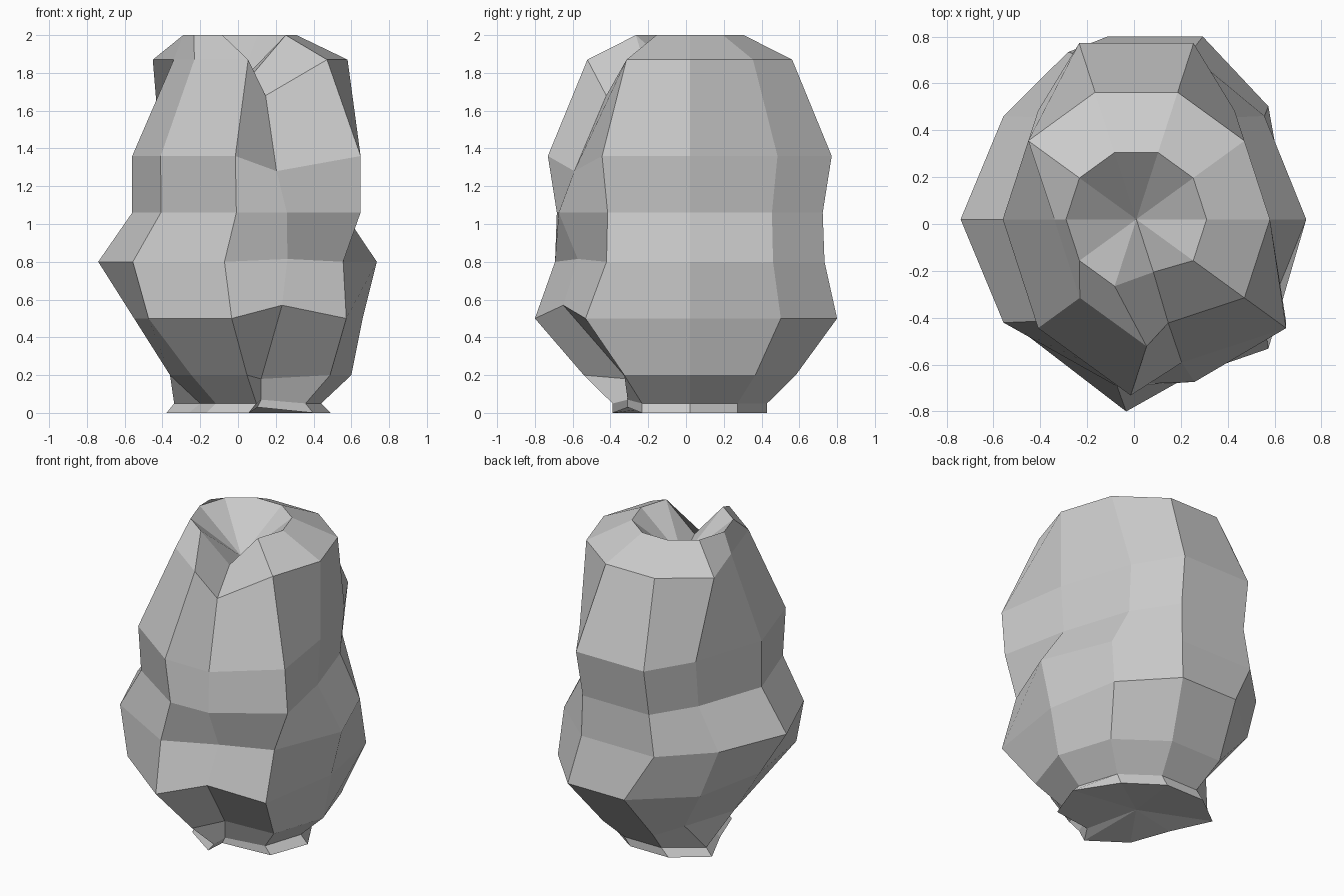
import bpy, bmesh, math

if "Cube" in bpy.data.objects:
    bpy.data.objects.remove(bpy.data.objects["Cube"])

SIDES = 10
# Profile: (height, radius) of each ring, bottom to lip
PROFILE = [(0, .43), (.05, .43), (.2, .59), (.5, .82), (.8, .75),
           (1.06, .74), (1.36, .79), (1.87, .57), (2.0, .30)]

# Sideways pushes that make the body lumpy: ring -> {corner: dx}
PUSH = {
    0: {0: .05, 1: -.03, 2: -.04, 3: -.05, 4: -.04, 5: .16, 6: .17, 7: .18, 9: .04},
    1: {5: .22, 6: .22, 7: .22},
    2: {4: .22, 5: .22, 6: .22, 7: .22},
    3: {0: -.17, 1: -.1, 2: .03, 3: .13, 4: .2, 5: .26, 6: .18, 7: .21, 9: -.1},
    4: {0: -.025, 1: -.06, 3: -.06, 4: .04, 6: .04, 7: .15, 9: -.06},
    5: {0: -.19, 1: -.19, 3: -.02, 4: .18, 5: .17, 6: .18, 7: .21, 9: .04},
    6: {0: -.22, 1: -.22, 4: .22, 5: .22, 6: .22, 7: .22},
    7: {5: .22, 6: .22, 7: .22},
}
# Front crease along corner 8: ring -> (dx, dy, dz)
CREASE = {0: (-.04, .08, .03), 1: (-.02, .08, .02), 2: (-.07, .23, -.02),
          3: (-.03, .11, .07), 4: (.02, .12, .015), 5: (.02, .01, 0),
          6: (-.05, .14, -.08), 7: (-.04, .10, -.19), 8: (-.02, .06, -.20)}
# Front bulge
BULGE = {(3, 7): -.04, (3, 9): -.07}

bm = bmesh.new()
rings = []
for r, (z, rad) in enumerate(PROFILE):
    ring = []
    for i in range(SIDES):
        a = math.tau * i / SIDES
        dx, dy, dz = CREASE[r] if i == 8 else (PUSH.get(r, {}).get(i, 0), BULGE.get((r, i), 0), 0)
        ring.append(bm.verts.new((.01 + rad * math.cos(a) + dx,
                                  .02 + rad * math.sin(a) + dy, z + dz)))
    rings.append(ring)

# Walls
for lo, hi in zip(rings, rings[1:]):
    for i in range(SIDES):
        j = (i + 1) % SIDES
        bm.faces.new((lo[i], lo[j], hi[j], hi[i]))

# Sunken top and slightly hollow base, each a fan
for ring, centre in ((rings[-1], (.01, .02, 1.75)), (rings[0], (0, .02, .05))):
    c = bm.verts.new(centre)
    for i in range(SIDES):
        bm.faces.new((ring[i], ring[(i + 1) % SIDES], c))

bmesh.ops.recalc_face_normals(bm, faces=bm.faces[:])
mesh = bpy.data.meshes.new("lumpy_body")
bm.to_mesh(mesh)
bm.free()
bpy.context.collection.objects.link(bpy.data.objects.new("lumpy_body", mesh))
